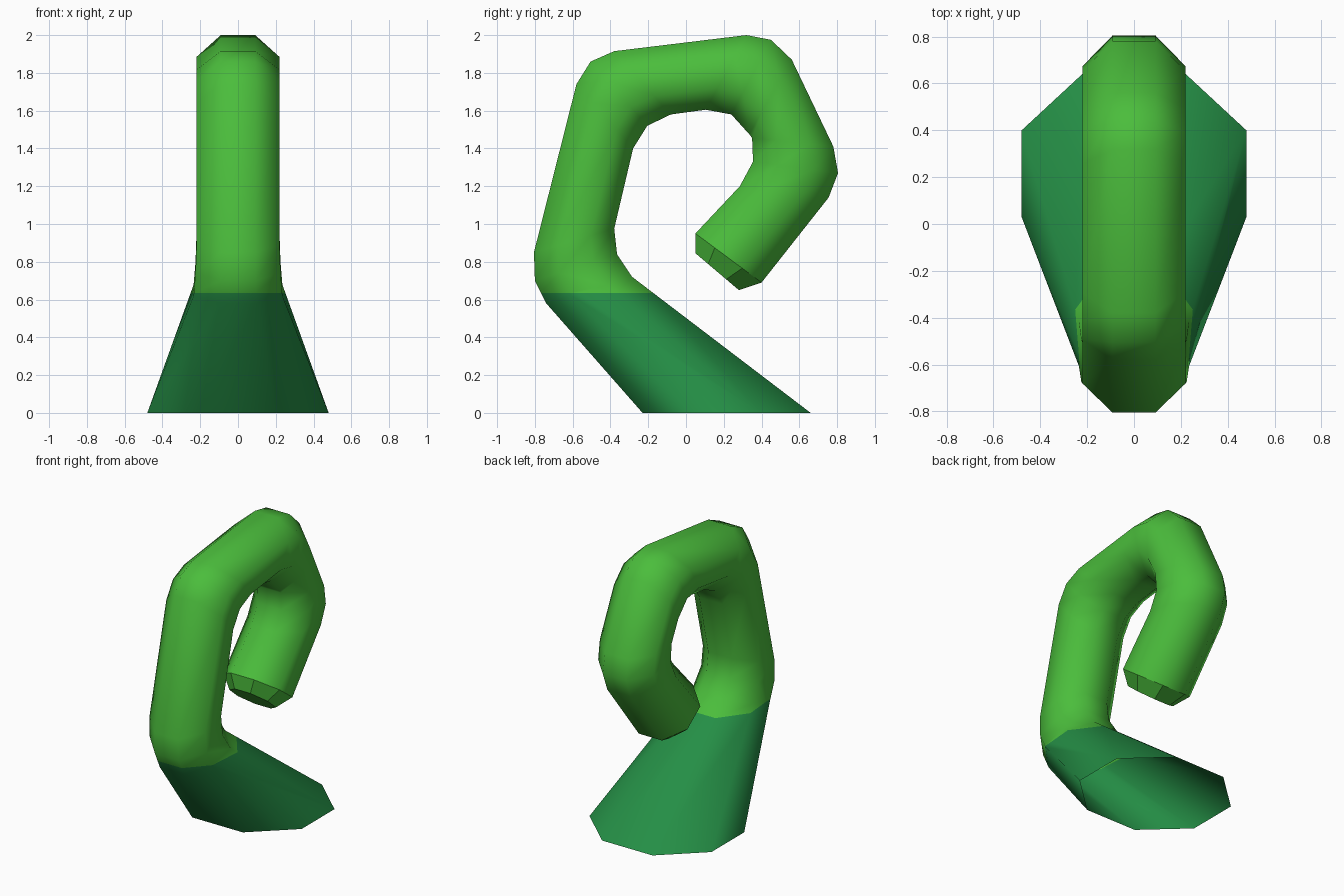
import bpy, bmesh, math
from mathutils import Vector

if "Cube" in bpy.data.objects:
    bpy.data.objects.remove(bpy.data.objects["Cube"])

def material(name, rgb):
    m = bpy.data.materials.new(name)
    m.diffuse_color = (*rgb, 1)
    m.use_nodes = True
    m.node_tree.nodes["Principled BSDF"].inputs["Base Color"].default_value = m.diffuse_color
    return m

# Cross-sections: outer (y, z), inner (y, z), half width in x
SECTIONS = [
    (-0.23, 0.00, 0.66, 0.00, 0.48),      # flared foot
    (-0.74, 0.58, -0.285, 0.72, 0.235),   # lower bend
    (-0.80, 0.70, -0.365, 0.84, 0.225),
    (-0.805, 0.85, -0.38, 0.975, 0.22),
    (-0.58, 1.74, -0.28, 1.40, 0.22),     # upper front bend
    (-0.505, 1.86, -0.205, 1.52, 0.22),
    (-0.38, 1.915, -0.08, 1.58, 0.22),
    (0.32, 2.00, 0.105, 1.605, 0.22),     # upper back bend
    (0.45, 1.975, 0.24, 1.58, 0.22),
    (0.56, 1.87, 0.335, 1.475, 0.22),
    (0.78, 1.41, 0.35, 1.455, 0.22),      # curl bend
    (0.805, 1.27, 0.355, 1.33, 0.22),
    (0.755, 1.14, 0.285, 1.20, 0.22),
    (0.40, 0.69, 0.05, 0.95, 0.22),       # end of the curl
    (0.28, 0.65, 0.05, 0.845, 0.15),      # chamfered tip
]
SIDES = 8
SPLIT_Z = 0.635

bm = bmesh.new()

# Octagonal rings, flat sides facing outward
rings = []
for oy, oz, iy, iz, hw in SECTIONS:
    mid = Vector((0, (oy + iy) / 2, (oz + iz) / 2))
    half = Vector((0, (oy - iy) / 2, (oz - iz) / 2))
    r = 1 / math.cos(math.pi / SIDES)
    ring = []
    for k in range(SIDES):
        a = (k + 0.5) * 2 * math.pi / SIDES
        ring.append(bm.verts.new(mid + half * (r * math.cos(a))
                                 + Vector((hw * r * math.sin(a), 0, 0))))
    rings.append(ring)

# Skin between the rings; the foot stays open underneath
for i, (a, b) in enumerate(zip(rings, rings[1:])):
    for k in range(SIDES):
        n = (k + 1) % SIDES
        f = bm.faces.new((a[k], a[n], b[n], b[k]))
        f.smooth = i < len(rings) - 2
bm.faces.new(rings[-1]).smooth = False
for ring in rings[-2:]:
    for k in range(SIDES):
        bm.edges.get((ring[k], ring[(k + 1) % SIDES])).smooth = False
bmesh.ops.recalc_face_normals(bm, faces=bm.faces)

# Level colour break between dark foot and light stem
bmesh.ops.bisect_plane(bm, geom=bm.verts[:] + bm.edges[:] + bm.faces[:],
                       plane_co=(0, 0, SPLIT_Z), plane_no=(0, 0, 1))
for f in bm.faces:
    f.material_index = 0 if f.calc_center_median().z > SPLIT_Z else 1

mesh = bpy.data.meshes.new("curled_stem")
bm.to_mesh(mesh)
bm.free()
mesh.materials.append(material("light green", (0.07, 0.51, 0.045)))
mesh.materials.append(material("dark green", (0.018, 0.27, 0.06)))
stem = bpy.data.objects.new("curled_stem", mesh)
bpy.context.collection.objects.link(stem)
